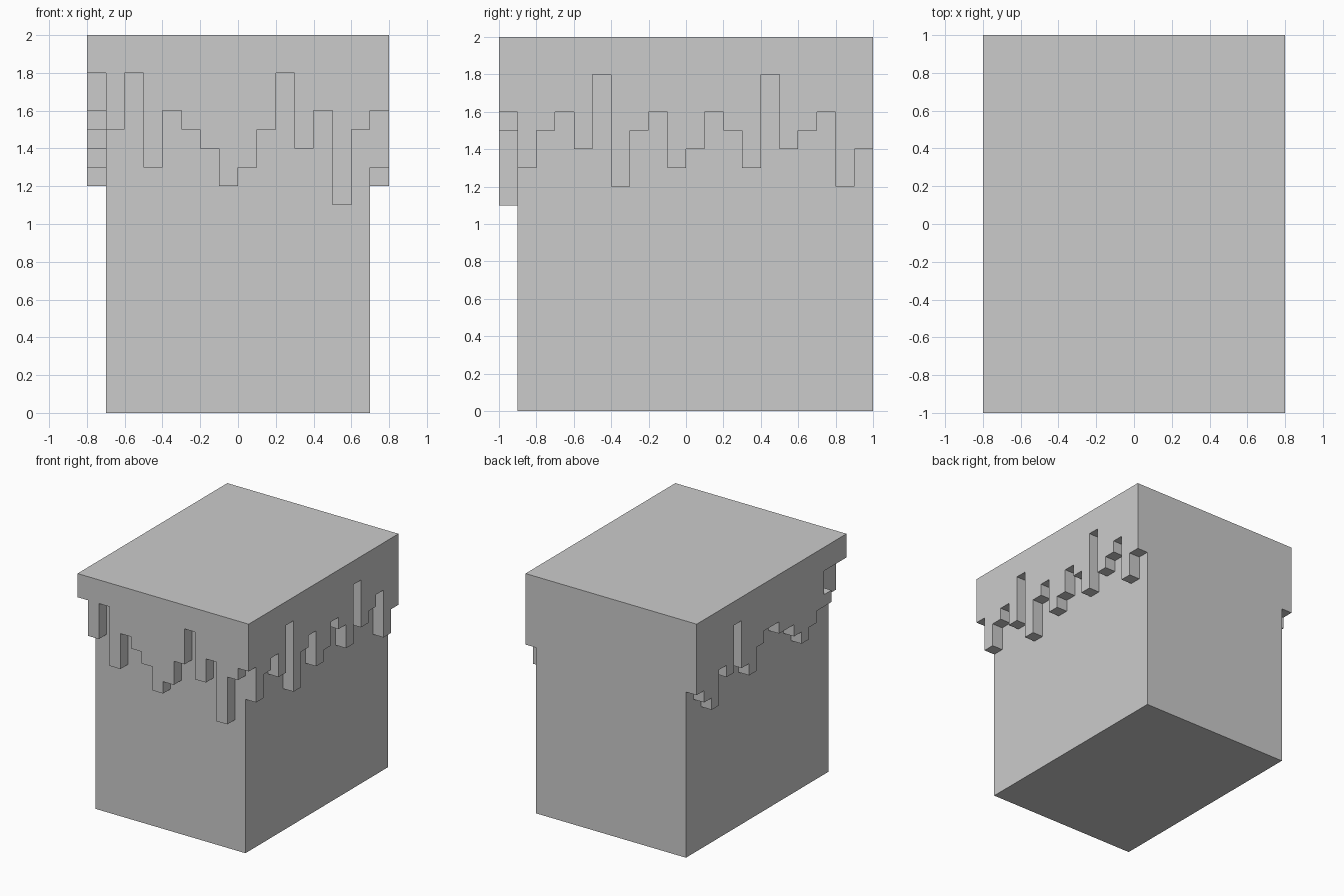
import bpy
import bmesh
from mathutils import Vector

cube = bpy.data.objects.get("Cube")
if cube:
    bpy.data.objects.remove(cube, do_unlink=True)

grey = bpy.data.materials.new("light grey")
grey.use_nodes = True
colour = (0.6, 0.6, 0.6, 1)
grey.diffuse_color = colour
grey.node_tree.nodes["Principled BSDF"].inputs["Base Color"].default_value = colour

STEP = 0.1
TOP = 2.0


def add_object(name, bm):
    bmesh.ops.recalc_face_normals(bm, faces=bm.faces)
    mesh = bpy.data.meshes.new(name)
    bm.to_mesh(mesh)
    bm.free()
    mesh.materials.append(grey)
    obj = bpy.data.objects.new(name, mesh)
    bpy.context.collection.objects.link(obj)


def box(name, low, high):
    low, high = Vector(low), Vector(high)
    bm = bmesh.new()
    bmesh.ops.create_cube(bm, size=1)
    for v in bm.verts:
        v.co = (low + high) / 2 + v.co * (high - low)
    add_object(name, bm)


def skirt(name, tenths, start, place, thickness):
    """Extrude a stepped drip outline; tenths gives each column's lower end."""
    outline = [(start, TOP)]
    last = None
    for i, t in enumerate(tenths):
        if t != last:
            u = start + i * STEP
            if last is not None:
                outline.append((u, last * STEP))
            outline.append((u, t * STEP))
        last = t
    end = start + len(tenths) * STEP
    outline += [(end, last * STEP), (end, TOP)]
    bm = bmesh.new()
    face = bm.faces.new([bm.verts.new(place(u, z)) for u, z in outline])
    result = bmesh.ops.extrude_face_region(bm, geom=[face])
    moved = [g for g in result["geom"] if isinstance(g, bmesh.types.BMVert)]
    bmesh.ops.translate(bm, verts=moved, vec=thickness)
    add_object(name, bm)


# Plain block, flush with the skirts at the back
box("body", (-0.7, -0.9, 0), (0.7, 1, TOP))

# Dripping layer on the front and both sides
front = [18, 15, 18, 13, 16, 15, 14, 12, 13, 15, 18, 14, 16, 11, 15, 16]
left = [13, 15, 16, 14, 18, 12, 15, 16, 13, 14, 16, 15, 13, 18, 14, 15, 16, 12, 14]
right = [18, 18, 15, 14, 13, 14, 15, 15, 16, 16, 15, 13, 14, 18, 14, 15, 12, 13, 14]
skirt("front_drips", front, -0.8, lambda u, z: (u, -1, z), (0, STEP, 0))
skirt("left_drips", left, -0.9, lambda u, z: (0.7, u, z), (STEP, 0, 0))
skirt("right_drips", right, -0.9, lambda u, z: (-0.8, u, z), (STEP, 0, 0))

# Small ledge beneath the notch on the right side
box("right_drip_ledge", (-0.8, -0.8, 1.5), (-0.7, -0.7, 1.6))
